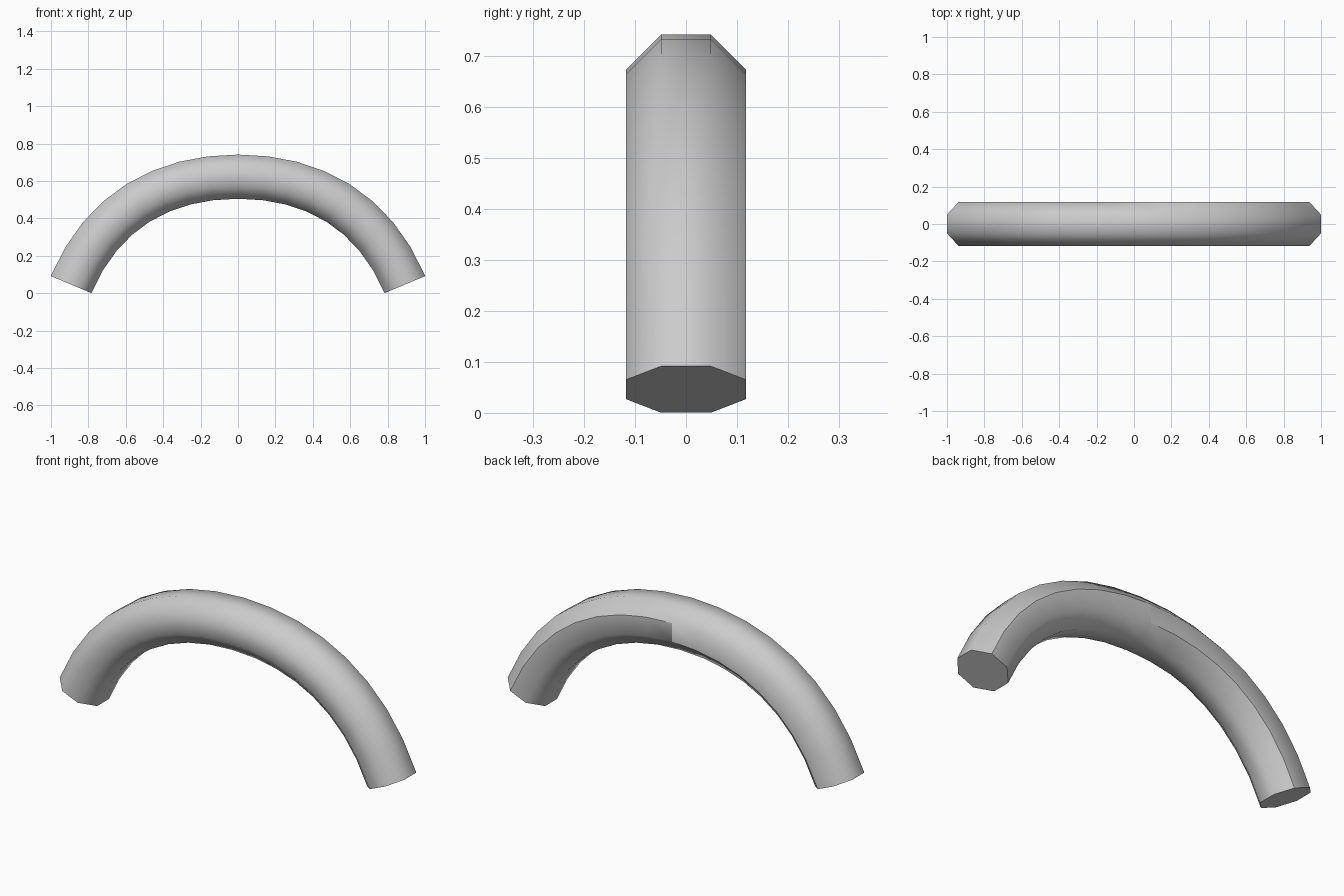
import bpy, bmesh, math
from mathutils import Vector

if "Cube" in bpy.data.objects:
    bpy.data.objects.remove(bpy.data.objects["Cube"])

APOTHEM = 0.118
RADIUS = APOTHEM / math.cos(math.pi / 8)
SIDES = 8
STEPS = 8  # segments per half of the arch

# Right half of the centre line: one cubic curve from crown to foot
FOOT = Vector((0.892, 0, 0.046))
CURVE = [Vector((0, 0, 0.623)), Vector((0.40, 0, 0.623)),
         FOOT + Vector((-0.386, 0, 0.922)) * 0.43, FOOT]


def point_and_tangent(t):
    a, b, c, d = CURVE
    s = 1 - t
    p = a * s**3 + b * 3 * s * s * t + c * 3 * s * t * t + d * t**3
    v = (b - a) * s * s + (c - b) * 2 * s * t + (d - c) * t * t
    return p, v.normalized()


bm = bmesh.new()

# Octagonal rings swept from the left foot to the right foot
rings = []
for i in range(-STEPS, STEPS + 1):
    p, v = point_and_tangent(abs(i) / STEPS)
    normal = Vector((-v.z, 0, v.x))
    if i < 0:
        p.x, normal.x = -p.x, -normal.x
    ring = []
    for k in range(SIDES):
        a = math.tau * (k + 0.5) / SIDES
        ring.append(bm.verts.new(p + normal * RADIUS * math.sin(a)
                                 + Vector((0, RADIUS * math.cos(a), 0))))
    rings.append(ring)

for r0, r1 in zip(rings, rings[1:]):
    for k in range(SIDES):
        n = (k + 1) % SIDES
        f = bm.faces.new((r0[k], r0[n], r1[n], r1[k]))
        f.smooth = True

# Flat end caps with crisp rims
for ring in (rings[0], rings[-1]):
    cap = bm.faces.new(ring)
    for e in cap.edges:
        e.smooth = False

# Crease along the back, shifted by one facet at the crown
for i in range(2 * STEPS):
    k = 0 if i >= STEPS else SIDES - 1
    bm.edges.get((rings[i][k], rings[i + 1][k])).smooth = False
bm.edges.get((rings[STEPS][0], rings[STEPS][SIDES - 1])).smooth = False

bmesh.ops.recalc_face_normals(bm, faces=bm.faces)
mesh = bpy.data.meshes.new("arched_tube")
bm.to_mesh(mesh)
bm.free()
tube = bpy.data.objects.new("arched_tube", mesh)
bpy.context.collection.objects.link(tube)
